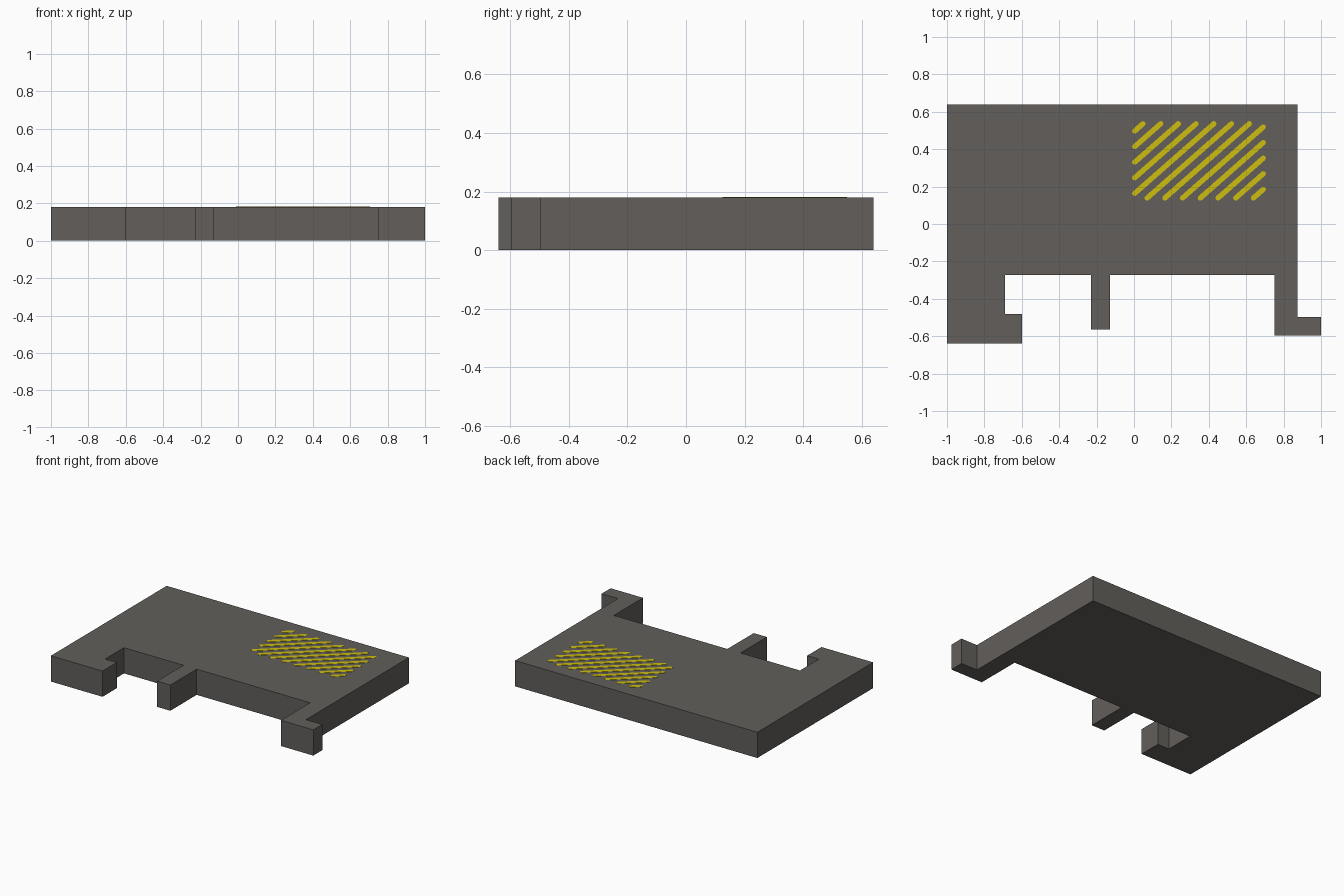
import bpy, bmesh, math

if "Cube" in bpy.data.objects:
    bpy.data.objects.remove(bpy.data.objects["Cube"])


def material(name, rgb):
    m = bpy.data.materials.new(name)
    m.diffuse_color = (*rgb, 1)
    m.use_nodes = True
    m.node_tree.nodes["Principled BSDF"].inputs["Base Color"].default_value = m.diffuse_color
    return m


def add_prism(bm, pts, z0, z1):
    """Extrude a closed counter-clockwise outline from z0 to z1."""
    low = [bm.verts.new((x, y, z0)) for x, y in pts]
    high = [bm.verts.new((x, y, z1)) for x, y in pts]
    bm.faces.new(low[::-1])
    bm.faces.new(high)
    n = len(pts)
    for i in range(n):
        j = (i + 1) % n
        bm.faces.new((low[i], low[j], high[j], high[i]))


def finish(bm, name, mat):
    me = bpy.data.meshes.new(name)
    bm.to_mesh(me)
    bm.free()
    me.materials.append(mat)
    ob = bpy.data.objects.new(name, me)
    bpy.context.collection.objects.link(ob)


grey = material("warm dark grey", (0.122, 0.114, 0.105))
yellow = material("hazard yellow", (0.62, 0.51, 0.005))
H = 0.18

# Slab with hooked left arm, middle peg and hooked right arm
outline = [
    (-1, 0.64), (-1, -0.64), (-0.60, -0.64), (-0.60, -0.482), (-0.69, -0.482),
    (-0.69, -0.274), (-0.23, -0.274), (-0.23, -0.565), (-0.128, -0.565),
    (-0.128, -0.274), (0.75, -0.274), (0.75, -0.596), (1, -0.596),
    (1, -0.496), (0.874, -0.496), (0.874, 0.64),
]
bm = bmesh.new()
add_prism(bm, outline, 0, H)
finish(bm, "slab", grey)

# Diagonal round-ended stripes, clipped to a rectangular patch
X0, X1, Y0, Y1 = 0.004, 0.691, 0.139, 0.536
SLOPE, R, SEG = 0.88, 0.014, 6
angle = math.atan(SLOPE)
bm = bmesh.new()
for k in range(12):
    xt = 0.048 + 0.0947 * k            # where the stripe meets the top edge
    xa = max(X0, xt - (Y1 - Y0) / SLOPE)
    xb = min(X1, xt)
    pts = []
    for x, start in ((xb, angle - math.pi / 2), (xa, angle + math.pi / 2)):
        y = Y1 + SLOPE * (x - xt)
        for i in range(SEG + 1):
            a = start + math.pi * i / SEG
            pts.append((x + R * math.cos(a), y + R * math.sin(a)))
    add_prism(bm, pts, H - 0.001, H + 0.002)
finish(bm, "hazard_stripes", yellow)
